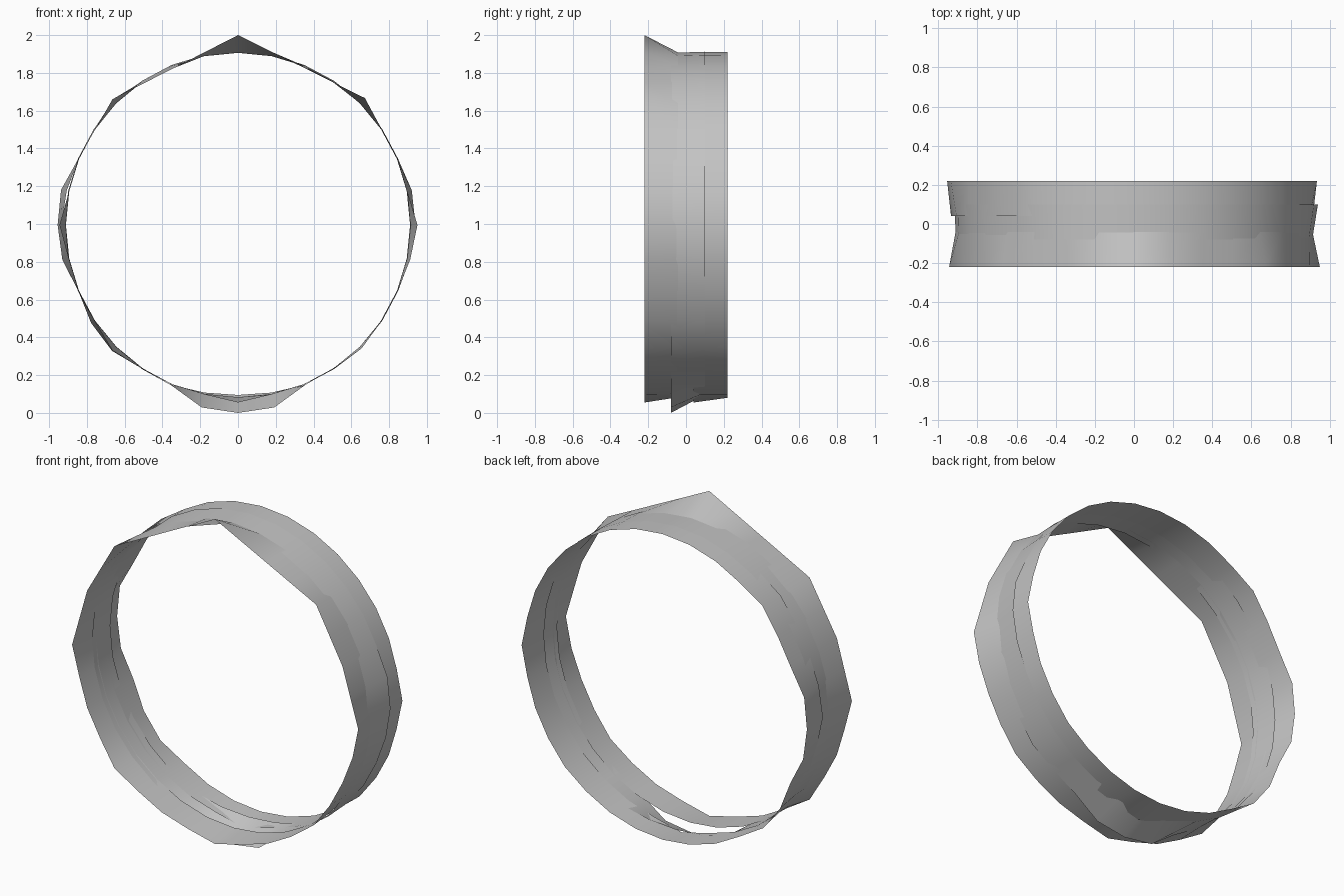
import bpy
from math import sin, cos, radians

SEGMENTS = 32
CENTRE_Z = 0.995

old = bpy.data.objects.get("Cube")
if old:
    bpy.data.objects.remove(old, do_unlink=True)

# Plain grey finish
grey = bpy.data.materials.new("light_grey")
grey.use_nodes = True
colour = (0.55, 0.55, 0.55, 1)
grey.diffuse_color = colour
grey.node_tree.nodes["Principled BSDF"].inputs["Base Color"].default_value = colour


def rim(y, base, bulges, straight=()):
    """Circle of points around the y axis, pushed out at some segments.
    Segment 0 is the top and they count towards +x."""
    radii = [bulges.get(i, base) for i in range(SEGMENTS)]
    # Straight runs: the points between two corners lie on their chord
    step = radians(360 / SEGMENTS)
    for a, b in straight:
        ra, rb = radii[a % SEGMENTS], radii[b % SEGMENTS]
        for i in range(a + 1, b):
            radii[i % SEGMENTS] = ra * rb * sin((b - a) * step) / (
                ra * sin((i - a) * step) + rb * sin((b - i) * step))
    return [(r * sin(i * step), y, CENTRE_Z + r * cos(i * step))
            for i, r in enumerate(radii)]


def band(name, front, back):
    """Thin open strip between two rims."""
    n = SEGMENTS
    faces = [(i, n + i, n + (i + 1) % n, (i + 1) % n) for i in range(n)]
    mesh = bpy.data.meshes.new(name)
    mesh.from_pydata(front + back, [], faces)
    mesh.materials.append(grey)
    mesh.shade_smooth()
    obj = bpy.data.objects.new(name, mesh)
    bpy.context.collection.objects.link(obj)


# Front band, peaked at the top of its front rim
band("front_band",
     rim(-0.22, 0.915,
         {0: 1.005, 4: 0.95, 8: 0.95, 9: 0.93, 12: 0.925, 16: 0.94,
          20: 0.94, 24: 0.945, 28: 0.94},
         [(0, 4), (-4, 0), (4, 6), (6, 8), (26, 28), (24, 26)]),
     rim(-0.04, 0.912, {}))

# Middle band, flared out at the bottom
band("middle_band",
     rim(-0.08, 0.911,
         {12: 0.925, 14: 0.92, 15: 0.985, 16: 0.995, 17: 0.985, 18: 0.92}),
     rim(0.10, 0.917, {7: 0.938, 8: 0.94, 9: 0.928, 15: 0.905, 16: 0.9, 17: 0.905}))

# Back band, pulled out to one side
band("back_band",
     rim(0.04, 0.914, {16: 0.94, 24: 0.935, 25: 0.925, 28: 0.925}),
     rim(0.22, 0.915,
         {8: 0.935, 12: 0.92, 20: 0.943, 21: 0.935, 23: 0.948, 24: 0.955,
          25: 0.955, 28: 0.935}))
